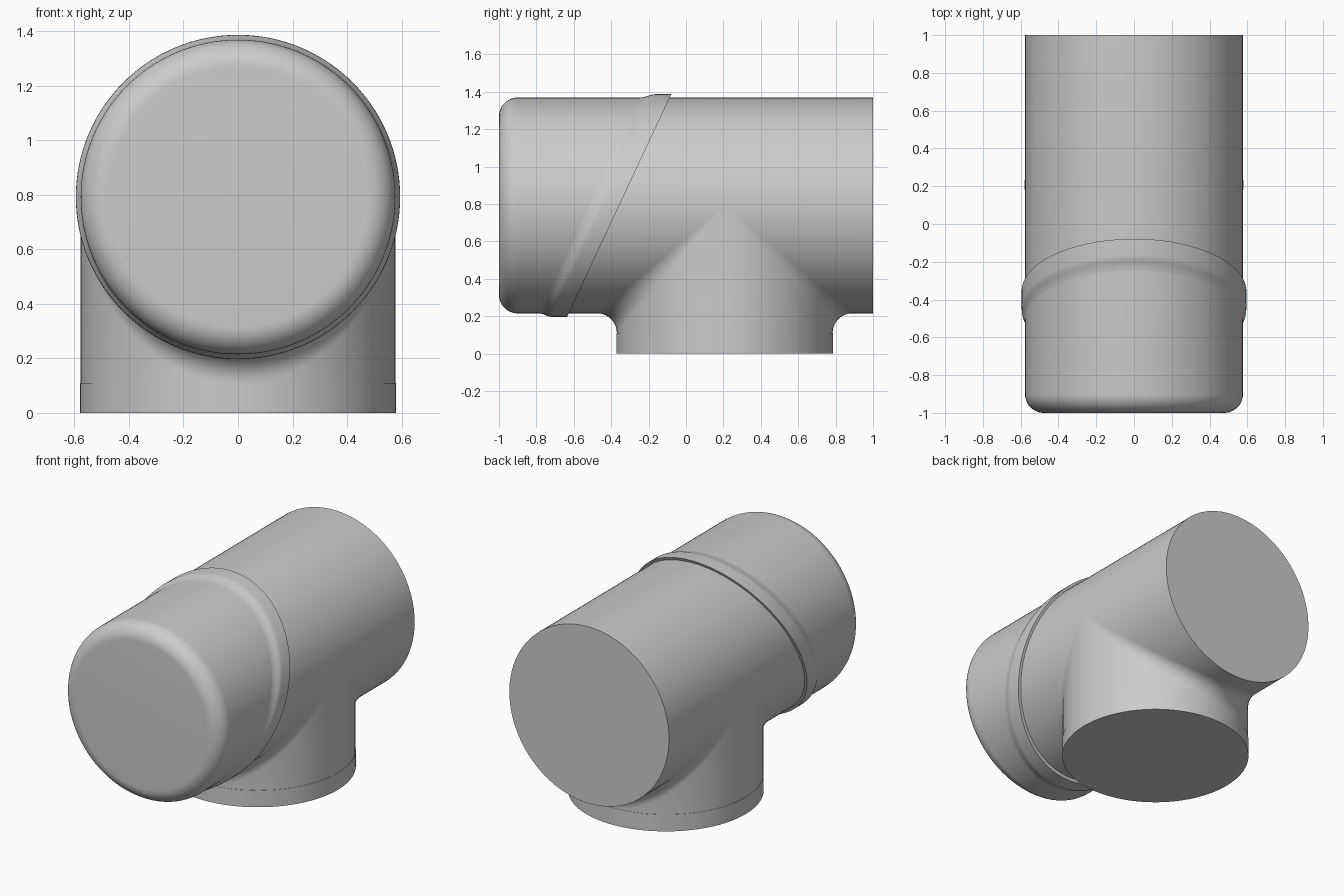
import bpy, bmesh, math
from mathutils import Vector

if "Cube" in bpy.data.objects:
    bpy.data.objects.remove(bpy.data.objects["Cube"])

R, FIL = 0.577, 0.105        # pipe radius, junction fillet radius
ZC, YB = 0.792, 0.207        # main axis height, branch axis position
N = 128
ANG = [2 * math.pi * i / N for i in range(N)]

grey = bpy.data.materials.new("grey")
grey.diffuse_color = (0.6, 0.6, 0.6, 1)
grey.use_nodes = True
grey.node_tree.nodes["Principled BSDF"].inputs["Base Color"].default_value = grey.diffuse_color


def loft(name, rows, cap_start=False, cap_end=False, closed=False, angle=30):
    """Skin a list of point rings, optionally capped or joined end to start."""
    bm = bmesh.new()
    rings = [[bm.verts.new(p) for p in row] for row in rows]
    pairs = list(zip(rings, rings[1:]))
    if closed:
        pairs.append((rings[-1], rings[0]))
    for a, b in pairs:
        for i in range(N):
            j = (i + 1) % N
            bm.faces.new((a[i], a[j], b[j], b[i]))
    if cap_start:
        bm.faces.new(rings[0])
    if cap_end:
        bm.faces.new(rings[-1])
    bmesh.ops.remove_doubles(bm, verts=bm.verts, dist=1e-5)
    bmesh.ops.recalc_face_normals(bm, faces=bm.faces)
    me = bpy.data.meshes.new(name)
    bm.to_mesh(me)
    bm.free()
    me.materials.append(grey)
    me.shade_smooth()
    me.set_sharp_from_angle(angle=math.radians(angle))
    ob = bpy.data.objects.new(name, me)
    bpy.context.collection.objects.link(ob)
    return ob


def ring_y(y, r, slope=0.0):
    """Ring around the main axis, optionally sheared along y with height."""
    return [(r * math.sin(a), y + slope * r * math.cos(a), ZC + r * math.cos(a)) for a in ANG]


def ring_z(z, r):
    return [(r * math.sin(a), YB + r * math.cos(a), z) for a in ANG]


# main pipe with a rounded front end and a sharp flat back end
E = 0.1
rows = []
for k in range(13):
    t = math.pi / 2 * k / 12
    rows.append(ring_y(-1 + E - E * math.cos(t), R - E + E * math.sin(t)))
rows.append(ring_y(1, R))
loft("main_pipe", rows, True, True)

# tilted raised band: sharp step behind, soft ramp in front
band = [(0, -0.02), (0, 0.018), (-0.085, 0.018), (-0.1, 0.0165), (-0.113, 0.012),
        (-0.128, 0.006), (-0.145, 0.0015), (-0.165, -0.001), (-0.165, -0.02)]
loft("tilted_band", [ring_y(-0.357 + o, R + h, 0.468) for o, h in band], closed=True)

# branch pipe with a rolling-ball fillet into the main pipe
rows = [ring_z(ZC - R - FIL - 0.002, R)]
STEPS = 12
for k in range(STEPS + 1):
    row = []
    for a in ANG:
        s, c = math.sin(a), math.cos(a)
        ball = Vector((s, c, -abs(c))) * (R + FIL)
        u, v = Vector((-s, -c, 0)), Vector((-s, 0, abs(c)))
        d = u.lerp(v, k / STEPS).normalized()
        row.append(ball + d * FIL + Vector((0, YB, ZC)))
    rows.append(row)
loft("branch_pipe", rows, cap_start=True, angle=60)

# short collar at the foot of the branch
loft("base_collar", [ring_z(0, R + 0.002), ring_z(ZC - R - FIL, R + 0.002)], True, True)
